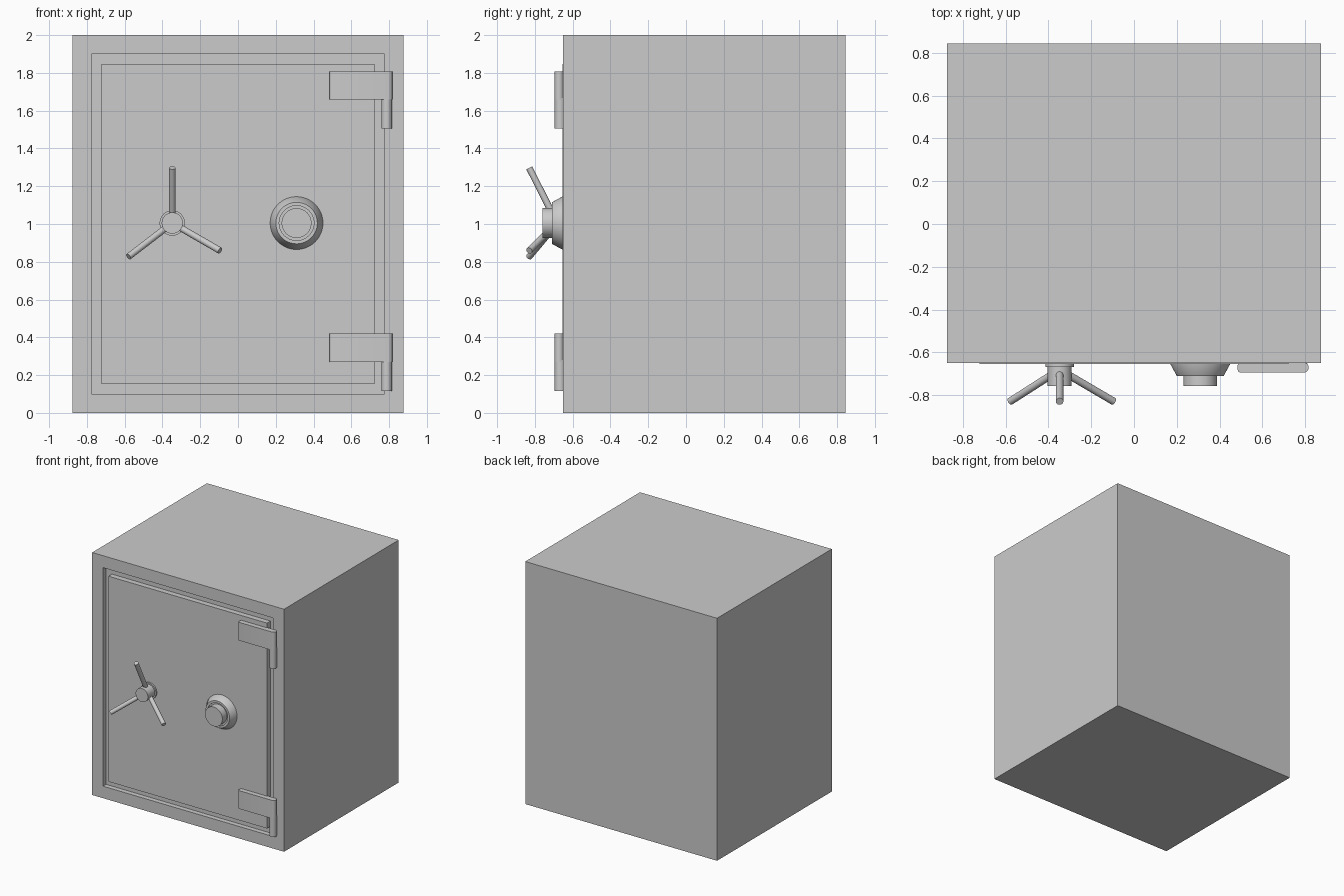
import bpy, bmesh, math
from mathutils import Vector

if "Cube" in bpy.data.objects:
    bpy.data.objects.remove(bpy.data.objects["Cube"])


def finish(name, bm, smooth=False):
    bmesh.ops.recalc_face_normals(bm, faces=bm.faces)
    mesh = bpy.data.meshes.new(name)
    bm.to_mesh(mesh)
    bm.free()
    obj = bpy.data.objects.new(name, mesh)
    bpy.context.collection.objects.link(obj)
    if smooth:
        bpy.ops.object.select_all(action='DESELECT')
        bpy.context.view_layer.objects.active = obj
        obj.select_set(True)
        bpy.ops.object.shade_smooth_by_angle(angle=math.radians(35))
    return obj


def box_mesh(lo, hi):
    bm = bmesh.new()
    bmesh.ops.create_cube(bm, size=1)
    for v in bm.verts:
        v.co = Vector([(a + b) / 2 + c * (b - a) for a, b, c in zip(lo, hi, v.co)])
    return bm


def lathe(name, x, z, profile, segments=48):
    """Revolve (radius, y) points about a front-to-back axis."""
    bm = bmesh.new()
    verts = [bm.verts.new((x + r, y, z)) for r, y in profile]
    edges = [bm.edges.new(pair) for pair in zip(verts, verts[1:])]
    bmesh.ops.spin(bm, geom=verts + edges, cent=(x, 0, z), axis=(0, 1, 0),
                   angle=math.tau, steps=segments)
    bmesh.ops.remove_doubles(bm, verts=bm.verts, dist=1e-5)
    return finish(name, bm, True)


def rod(name, start, end, radius):
    start, end = Vector(start), Vector(end)
    bm = bmesh.new()
    bmesh.ops.create_cone(bm, cap_ends=True, segments=24, radius1=radius,
                          radius2=radius, depth=(end - start).length)
    turn = (end - start).to_track_quat('Z', 'Y')
    for v in bm.verts:
        v.co = turn @ v.co + (start + end) / 2
    return finish(name, bm, True)


# Body with a recessed door opening
bm = box_mesh((-0.875, -0.65, 0), (0.875, 0.845, 2))
bm.normal_update()
front = min(bm.faces, key=lambda f: f.calc_center_median().y)
bmesh.ops.inset_individual(bm, faces=[front], thickness=0.14)
bmesh.ops.inset_individual(bm, faces=[front], thickness=0, depth=-0.04)
bmesh.ops.remove_doubles(bm, verts=bm.verts, dist=1e-5)
finish("body", bm)

# Door panel, slightly proud of the frame
finish("door", box_mesh((-0.723, -0.655, 0.153), (0.723, -0.61, 1.847)))

# Hinges: rounded plate with a pin barrel below
for label, z in (("lower", 0.27), ("upper", 1.658)):
    bm = box_mesh((0.485, -0.695, z), (0.817, -0.649, z + 0.15))
    for side, width in ((0.485, 0.014), (0.817, 0.022)):
        edges = [e for e in bm.edges
                 if all(abs(v.co.x - side) < 1e-4 for v in e.verts)
                 and abs(e.verts[0].co.z - e.verts[1].co.z) > 0.1]
        bmesh.ops.bevel(bm, geom=edges, offset=width, segments=5,
                        profile=0.5, affect='EDGES')
    finish(label + "_hinge_plate", bm, True)
    rod(label + "_hinge_pin", (0.787, -0.667, z - 0.153), (0.787, -0.667, z + 0.01), 0.028)

# Handle hub with flange, and three splayed spokes
hx, hz = -0.348, 1.005
lathe("handle_hub", hx, hz, [(0, -0.645), (0.067, -0.645), (0.067, -0.668),
                             (0.056, -0.668), (0.056, -0.757), (0, -0.757)])
for i, degrees in enumerate((90, 217.5, -30)):
    c, s = math.cos(math.radians(degrees)), math.sin(math.radians(degrees))
    rod(f"handle_spoke_{i + 1}", (hx + 0.03 * c, -0.697, hz + 0.03 * s),
        (hx + 0.292 * c, -0.83, hz + 0.292 * s), 0.0175)

# Combination dial: tapered base, shallow ring groove, knob
lathe("dial", 0.31, 1.005, [(0, -0.645), (0.14, -0.645), (0.14, -0.655),
                            (0.11, -0.71), (0.092, -0.71), (0.092, -0.70),
                            (0.079, -0.70), (0.079, -0.759), (0, -0.759)])
